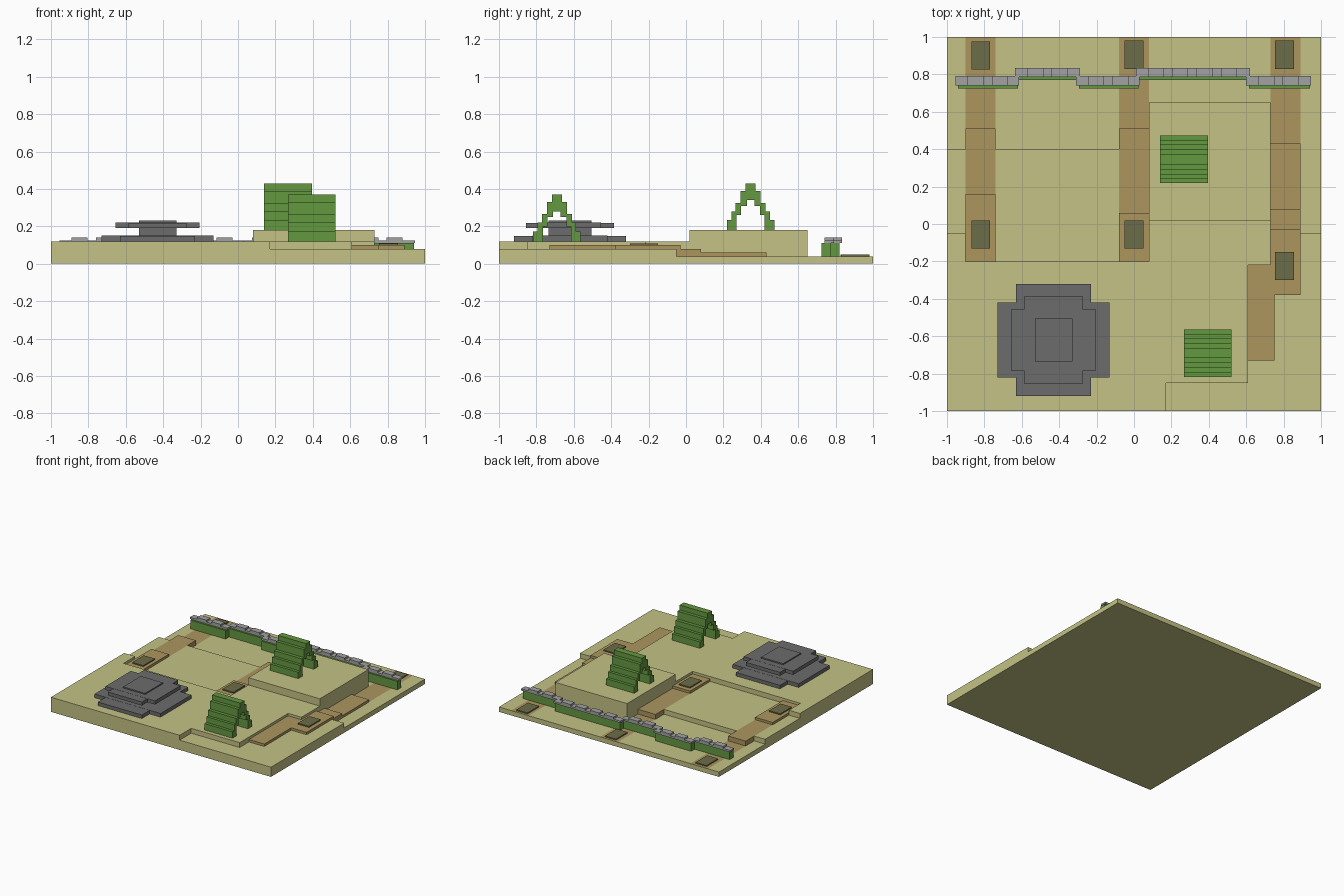
import bpy, bmesh

if "Cube" in bpy.data.objects:
    bpy.data.objects.remove(bpy.data.objects["Cube"])


def material(name, r, g, b):
    lin = [((c / 255 + 0.055) / 1.055) ** 2.4 for c in (r, g, b)]
    m = bpy.data.materials.new(name)
    m.diffuse_color = (*lin, 1)
    m.use_nodes = True
    m.node_tree.nodes["Principled BSDF"].inputs["Base Color"].default_value = m.diffuse_color
    return m


GRASS = material("dry_grass", 195, 194, 133)
DIRT = material("dirt_path", 172, 150, 95)
LEAF = material("green", 100, 152, 64)
HATCH = material("dark_olive", 108, 108, 72)
STONE = material("dark_stone", 108, 108, 108)
COPING = material("light_stone", 162, 162, 164)


def finish(name, bm, *mats):
    me = bpy.data.meshes.new(name)
    bm.to_mesh(me)
    bm.free()
    for m in mats:
        me.materials.append(m)
    ob = bpy.data.objects.new(name, me)
    bpy.context.collection.objects.link(ob)
    return ob


def boxes(name, mat, items):
    """One object from boxes given as x0, x1, y0, y1, z0, z1."""
    bm = bmesh.new()
    for x0, x1, y0, y1, z0, z1 in items:
        vs = bmesh.ops.create_cube(bm, size=1)["verts"]
        bmesh.ops.scale(bm, vec=(x1 - x0, y1 - y0, z1 - z0), verts=vs)
        bmesh.ops.translate(bm, vec=((x0 + x1) / 2, (y0 + y1) / 2, (z0 + z1) / 2), verts=vs)
    return finish(name, bm, mat)


# Terrain: rectangles x0, x1, y0, y1, height, material index; later ones override
AREAS = [
    (-1, 1, -1, 1, .04, 0),
    (-1, .08, -.2, .4, .08, 0),            # middle terrace, left
    (.6, 1, -1, -.05, .08, 0),             # middle terrace, right
    (.17, 1, -1, -.85, .08, 0),
    (-1, -.9, -1, -.05, .12, 0),           # high terrace
    (-1, .17, -1, -.2, .12, 0),
    (.08, .61, -.85, .02, .12, 0),
    (.61, .73, -.22, .02, .12, 0),
    (.08, .73, .02, .65, .18, 0),          # raised block
    (.73, .89, .43, 1, .04, 1),            # right path and its steps
    (.73, .89, .08, .43, .06, 1),
    (.73, .89, -.03, .08, .08, 1),
    (.73, .89, -.38, -.03, .10, 1),
    (.61, .75, -.73, -.22, .10, 1),
]
for px, split in ((-.9, .16), (-.08, .06)):  # left and centre paths
    AREAS += [(px, px + .16, .51, 1, .04, 1),
              (px, px + .16, split, .51, .08, 1),
              (px, px + .16, -.2, split, .10, 1)]


def terrain():
    xs = sorted({v for a in AREAS for v in a[:2]})
    ys = sorted({v for a in AREAS for v in a[2:4]})
    nx, ny = len(xs) - 1, len(ys) - 1

    def cell(i, j):
        if not (0 <= i < nx and 0 <= j < ny):
            return 0, 0
        cx, cy = (xs[i] + xs[i + 1]) / 2, (ys[j] + ys[j + 1]) / 2
        return [a[4:] for a in AREAS if a[0] < cx < a[1] and a[2] < cy < a[3]][-1]

    bm = bmesh.new()

    def quad(pts, mi):
        bm.faces.new([bm.verts.new(p) for p in pts]).material_index = mi

    for i in range(nx):
        for j in range(ny):
            h, mi = cell(i, j)
            x0, x1, y0, y1 = xs[i], xs[i + 1], ys[j], ys[j + 1]
            quad([(x0, y0, h), (x1, y0, h), (x1, y1, h), (x0, y1, h)], mi)
            sides = (((0, -1), (x0, y0), (x1, y0)), ((1, 0), (x1, y0), (x1, y1)),
                     ((0, 1), (x1, y1), (x0, y1)), ((-1, 0), (x0, y1), (x0, y0)))
            for (di, dj), a, b in sides:
                k = cell(i + di, j + dj)[0]
                if k < h:
                    quad([(*a, k), (*b, k), (*b, h), (*a, h)], mi if k else 0)
    quad([(-1, -1, 0), (-1, 1, 0), (1, 1, 0), (1, -1, 0)], 0)
    bmesh.ops.remove_doubles(bm, verts=bm.verts, dist=1e-5)
    finish("terrain", bm, GRASS, DIRT)


terrain()

# Dark hatch plates on the paths
for n, (x, y, z) in enumerate([(-.82, .9, .04), (0, .905, .04), (.805, .905, .04),
                               (-.82, -.055, .1), (0, -.055, .1), (.805, -.225, .1)]):
    boxes(f"path_plate_{n + 1}", HATCH, [(x - .05, x + .05, y - .075, y + .075, z, z + .009)])

# Stepped stone platform with overhanging top
PX, PY = -.43, -.62


def tier(hx, hy, z0, z1):
    return PX - hx, PX + hx, PY - hy, PY + hy, z0, z1


boxes("platform_base", STONE, [tier(.3, .2, .12, .15), tier(.2, .3, .12, .149)])
boxes("platform_core", STONE, [tier(.1, .115, .15, .23)])
boxes("platform_top", STONE, [tier(.225, .165, .19, .22), tier(.155, .235, .19, .219)])

# A-shaped stepped tents: (outer, inner, bottom, top) of each side step
STEPS = [(.053, .02, .13, .21), (.08, .05, .08, .145),
         (.103, .075, .0, .1), (.127, .1, .0, .053)]


def tent(name, x0, cy, z):
    items = [(x0, x0 + .255, cy - .027, cy + .027, z + .16, z + .25)]
    for o, i, b, t in STEPS:
        for s in (-1, 1):
            ya, yb = sorted((cy + s * i, cy + s * o))
            items.append((x0, x0 + .255, ya, yb, z + b, z + t))
    boxes(name, LEAF, items)


tent("back_tent", .14, .345, .18)
tent("front_tent", .267, -.69, .12)

# Zigzag wall with notched coping
for n, (x0, x1, y, count) in enumerate([(-.955, -.615, .74, 2), (-.635, -.29, .785, 2), (-.31, .03, .74, 2),
                                        (.01, .62, .785, 4), (.6, .945, .74, 2)]):
    boxes(f"wall_{n + 1}", LEAF, [(x0 + .015, x1 - .005, y - .015, y + .035, .04, .11)])
    cap = [(x0, x1, y, y + .05, .11, .125)]
    for k in range(count):
        bx = x0 + .065 + .13 * k
        cap.append((bx, bx + .085, y, y + .05, .125, .14))
    boxes(f"wall_coping_{n + 1}", COPING, cap)
